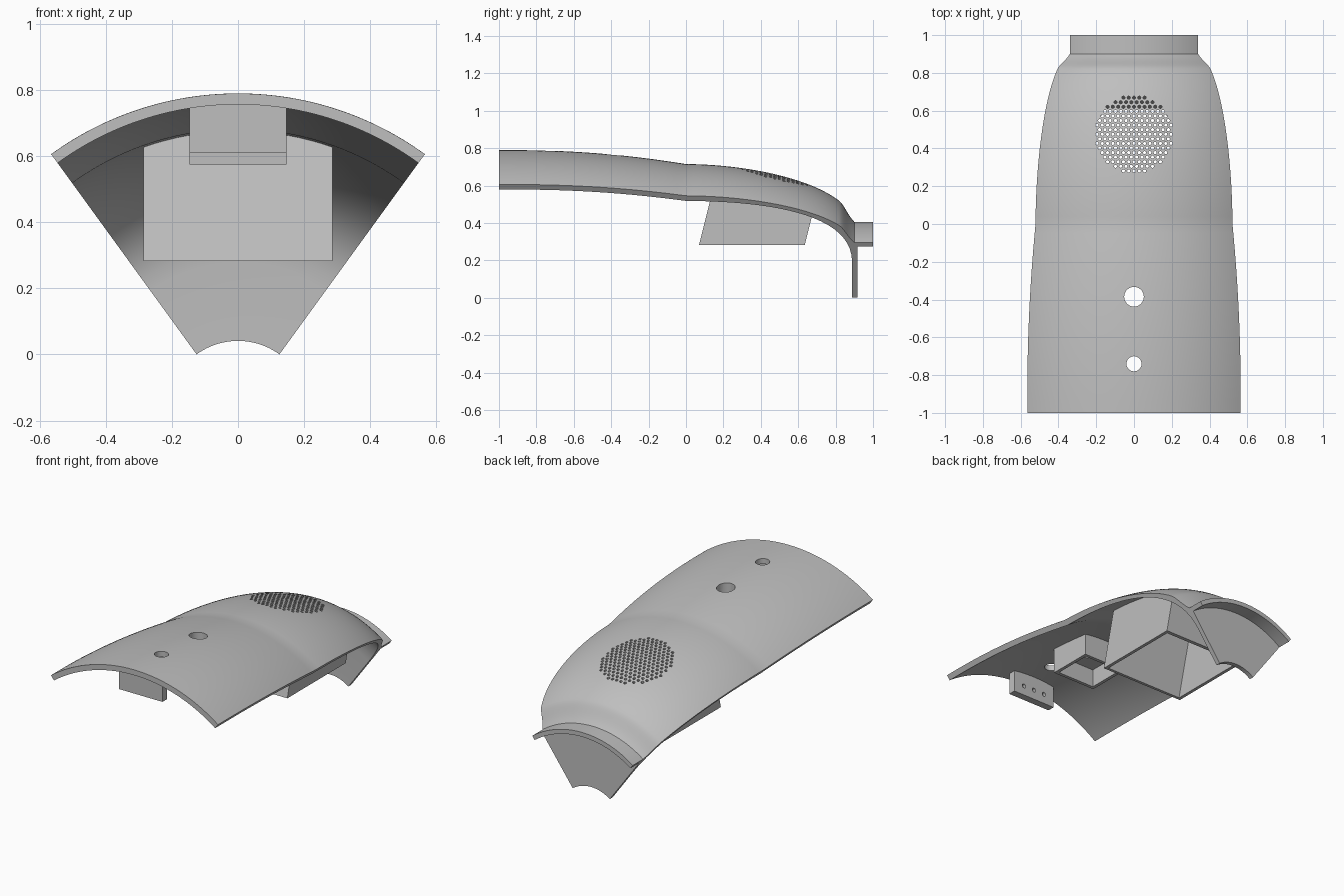
import bpy, bmesh, math
from mathutils import Vector
from mathutils.geometry import interpolate_bezier

cube = bpy.data.objects.get("Cube")
if cube:
    bpy.data.objects.remove(cube, do_unlink=True)

AXIS_Z = -0.172          # height of the revolve axis
HALF = math.radians(36)  # half of the sector angle

grey = bpy.data.materials.new("plain_grey")
grey.use_nodes = True
grey.diffuse_color = (0.52, 0.52, 0.52, 1)
grey.node_tree.nodes["Principled BSDF"].inputs["Base Color"].default_value = grey.diffuse_color


def to_object(name, bm):
    bmesh.ops.recalc_face_normals(bm, faces=bm.faces[:])
    mesh = bpy.data.meshes.new(name)
    bm.to_mesh(mesh)
    bm.free()
    ob = bpy.data.objects.new(name, mesh)
    bpy.context.collection.objects.link(ob)
    mesh.materials.append(grey)
    return ob


def curve(a, b, c, d, n):
    pts = [Vector((*p, 0)) for p in (a, b, c, d)]
    return [(p.x, p.y) for p in interpolate_bezier(*pts, n)]


def sector(name, profile, steps=56):
    """Sweep a closed (y, radius) profile through the sector."""
    bm = bmesh.new()
    rings = []
    for i in range(steps + 1):
        a = -HALF + 2 * HALF * i / steps
        rings.append([bm.verts.new((r * math.sin(a), y, AXIS_Z + r * math.cos(a)))
                      for y, r in profile])
    n = len(profile)
    for p, q in zip(rings, rings[1:]):
        for j in range(n):
            k = (j + 1) % n
            bm.faces.new((p[j], p[k], q[k], q[j]))
    bm.faces.new(rings[0])
    bm.faces.new(rings[-1])
    return to_object(name, bm)


def block(name, half_x, y0, y1, z0, z1, lean=0.0):
    """Box centred on x whose y shifts with height by lean."""
    bm = bmesh.new()
    bmesh.ops.create_cube(bm, size=1)
    for v in bm.verts:
        up = v.co.z > 0
        v.co = (math.copysign(half_x, v.co.x),
                (y1 if v.co.y > 0 else y0) + (lean * (z1 - z0) if up else 0),
                z1 if up else z0)
    return to_object(name, bm)


def rods(name, spots, radius, z0, z1, sides=32, along_y=False):
    """Upright cylinders at (x, y), or lying along y at (x, z)."""
    bm = bmesh.new()
    for u, v in spots:
        made = bmesh.ops.create_cone(bm, cap_ends=True, segments=sides, radius1=radius,
                                     radius2=radius, depth=z1 - z0)["verts"]
        for w in made:
            x, y, h = w.co.x + u, w.co.y + v, w.co.z + (z0 + z1) / 2
            w.co = (x, h, y) if along_y else (x, y, h)
    return to_object(name, bm)


def cut(ob, tool, operation="DIFFERENCE", keep=False):
    mod = ob.modifiers.new("cut", "BOOLEAN")
    mod.operation, mod.solver, mod.object = operation, "EXACT", tool
    bpy.context.view_layer.update()
    mesh = bpy.data.meshes.new_from_object(
        ob.evaluated_get(bpy.context.evaluated_depsgraph_get()))
    ob.modifiers.clear()
    ob.data = mesh
    if not keep:
        bpy.data.objects.remove(tool, do_unlink=True)


# Shell, back wall and neck as one swept profile
outer = (curve((-1, .961), (-.6, .965), (-.3, .935), (0, .887), 20)
         + curve((0, .887), (.3, .885), (.65, .82), (.82, .69), 24)[1:]
         + curve((.82, .69), (.845, .67), (.86, .62), (.9, .578), 8)[1:])
inner = (curve((-1, .928), (-.6, .932), (-.3, .902), (0, .853), 20)
         + curve((0, .853), (.35, .85), (.888, .80), (.888, .45), 24)[1:])
neck_and_wall = [(1, .578), (1, .551), (.916, .551), (.916, .213), (.888, .213)]
shell = sector("shell", outer + neck_and_wall + inner[::-1])

# Space under the shell, used to trim the fittings to its curve
space = sector("under_space", [(-1, .05)] + [(y, r + .012) for y, r in inner] + [(.888, .05)])
space.hide_render = True

# Speaker grille and the two round openings
pitch = .028
grille = []
for row in range(-8, 9):
    for col in range(-9, 10):
        x, y = (col + (row % 2) / 2) * pitch, row * pitch * .866
        if math.hypot(x, y) < .206:
            grille.append((x, y + .475))
cut(shell, rods("grille_cutter", grille, .0085, .4, .9, 8))
cut(shell, rods("small_hole_cutter", [(0, -.74)], .04, .5, 1))
cut(shell, rods("large_hole_cutter", [(0, -.385)], .052, .5, 1, 40))

# Leaning speaker box, open underneath
speaker_box = block("speaker_box", .285, .07, .635, .283, .883, .25)
cut(speaker_box, block("box_cutter", .265, .085, .61, .273, .9, .25))
cut(speaker_box, space, "INTERSECT", True)

# Switch housing with a drilled platform
housing = block("switch_housing", .147, -.54, -.26, .574, .9)
cut(housing, block("housing_cutter", .127, -.52, -.28, .5, .685))
cut(housing, rods("platform_cutter", [(0, -.385)], .052, .5, 1, 40))
cut(housing, space, "INTERSECT", True)

# Front tab with three blind holes in its rear face
tab = block("front_tab", .147, -.94, -.895, .61, .9)
cut(tab, rods("tab_cutter", [(x, .67) for x in (-.075, 0, .075)], .013,
              -.92, -.88, 16, True))
cut(tab, space, "INTERSECT", True)

# Screw bosses inside the speaker box
fittings = [speaker_box, housing, tab]
for label, y, z in (("front", .23, .605), ("rear", .58, .53)):
    spots = [(-.2, y), (.2, y)]
    boss = rods(label + "_screw_bosses", spots, .028, z, .8, 24)
    cut(boss, rods("screw_cutter", spots, .014, z - .1, z + .04, 16))
    cut(boss, space, "INTERSECT", True)
    fittings.append(boss)
bpy.data.objects.remove(space, do_unlink=True)

# Smooth curved faces, keep crisp edges
for ob in [shell] + fittings:
    ob.data.materials.clear()
    ob.data.materials.append(grey)
    for face in ob.data.polygons:
        face.material_index = 0
    bpy.ops.object.select_all(action="DESELECT")
    ob.select_set(True)
    bpy.context.view_layer.objects.active = ob
    bpy.ops.object.shade_smooth_by_angle(angle=math.radians(25))
